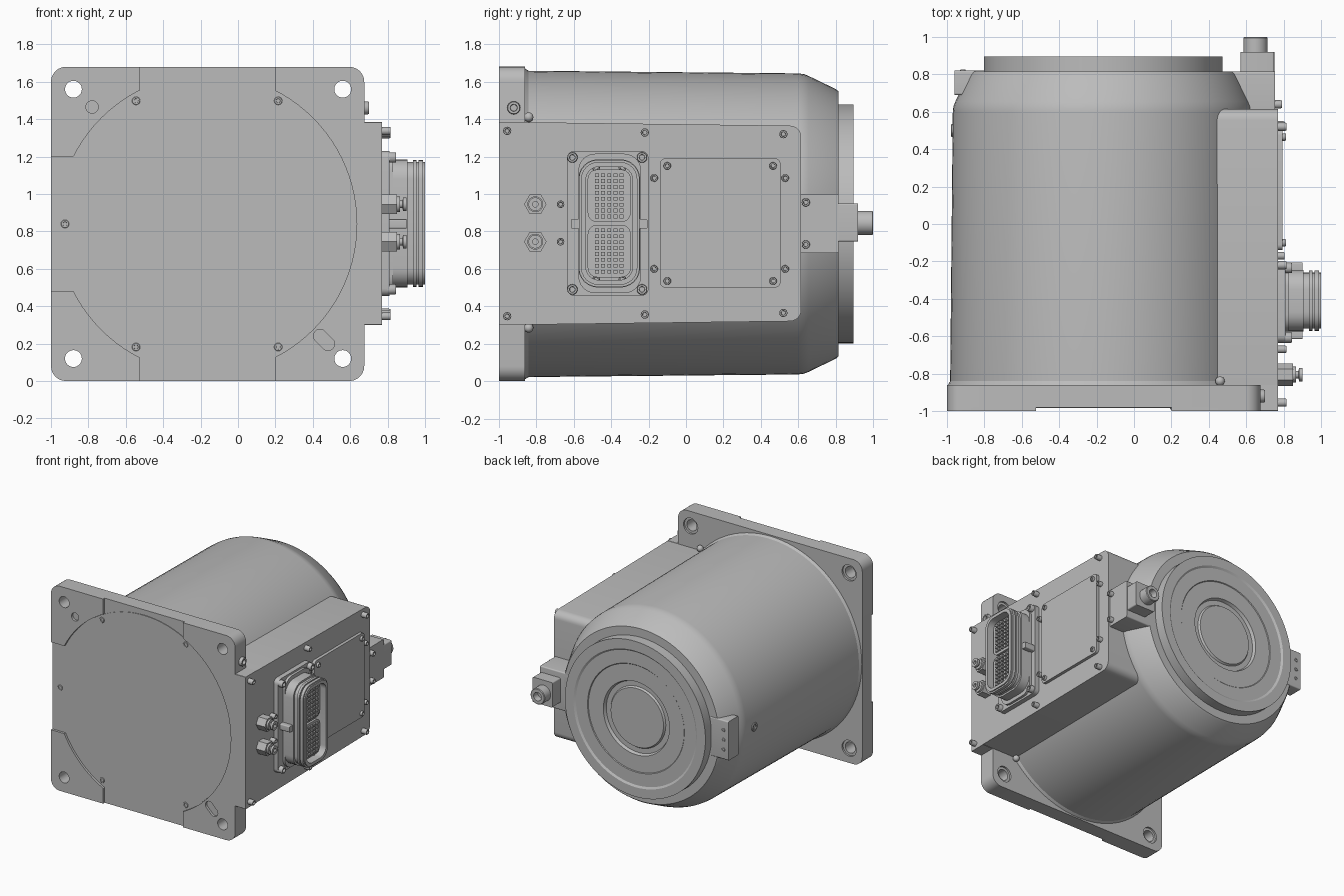
import bpy, bmesh, math
from mathutils import Vector

if "Cube" in bpy.data.objects:
    bpy.data.objects.remove(bpy.data.objects["Cube"])

grey = bpy.data.materials.new("metal_grey")
grey.use_nodes = True
COL = (0.5, 0.5, 0.5, 1)
grey.diffuse_color = COL
grey.node_tree.nodes["Principled BSDF"].inputs["Base Color"].default_value = COL

CX, CZ = -0.165, 0.84      # motor axis
SIDE = 0.77                # outer face of the terminal box


def place(axis, u, v, w):
    """Profile coordinates (u, v) and depth w along the axis, to space."""
    return Vector((w, u, v)) if axis == "x" else Vector((u, w, v))


def finish(name, bm):
    bmesh.ops.recalc_face_normals(bm, faces=bm.faces)
    me = bpy.data.meshes.new(name)
    bm.to_mesh(me)
    bm.free()
    me.materials.append(grey)
    for p in me.polygons:
        p.use_smooth = True
    me.set_sharp_from_angle(angle=math.radians(30))
    ob = bpy.data.objects.new(name, me)
    bpy.context.collection.objects.link(ob)
    return ob


def prism(name, pts, axis, a, b):
    bm = bmesh.new()
    lo = [bm.verts.new(place(axis, u, v, a)) for u, v in pts]
    hi = [bm.verts.new(place(axis, u, v, b)) for u, v in pts]
    bm.faces.new(lo)
    bm.faces.new(hi)
    for i in range(len(pts)):
        j = (i + 1) % len(pts)
        bm.faces.new((lo[i], lo[j], hi[j], hi[i]))
    return finish(name, bm)


def rounded(u0, v0, u1, v1, r, n=6):
    pts = []
    corners = [(u1 - r, v1 - r), (u0 + r, v1 - r), (u0 + r, v0 + r), (u1 - r, v0 + r)]
    for k, (cu, cv) in enumerate(corners):
        for i in range(n + 1):
            t = math.pi / 2 * (k + i / n)
            pts.append((cu + r * math.cos(t), cv + r * math.sin(t)))
    return pts


def circle(u, v, r, n=32):
    return [(u + r * math.cos(2 * math.pi * i / n), v + r * math.sin(2 * math.pi * i / n)) for i in range(n)]


def lathe(name, axis, u, v, profile, n=24):
    """Turn (radius, depth) points about a line through (u, v); ends are closed."""
    bm = bmesh.new()
    rings = [[bm.verts.new(place(axis, a, b, w)) for a, b in circle(u, v, r, n)] for r, w in profile]
    for p, q in zip(rings, rings[1:]):
        for i in range(n):
            bm.faces.new((p[i], p[(i + 1) % n], q[(i + 1) % n], q[i]))
    bm.faces.new(rings[0])
    bm.faces.new(rings[-1])
    return finish(name, bm)


def cut(ob, *cutters):
    for c in cutters:
        m = ob.modifiers.new("cut", "BOOLEAN")
        m.operation, m.solver, m.object = "DIFFERENCE", "EXACT", c
    bpy.context.view_layer.update()
    me = bpy.data.meshes.new_from_object(ob.evaluated_get(bpy.context.evaluated_depsgraph_get()))
    ob.modifiers.clear()
    ob.data = me
    for p in me.polygons:
        p.use_smooth = True
    me.set_sharp_from_angle(angle=math.radians(30))
    for c in cutters:
        bpy.data.objects.remove(c)


def screw(name, axis, u, v, base, top, r=0.022):
    """Socket head screw."""
    d = top - base
    lathe(name, axis, u, v, [(r, base), (r, base + 0.85 * d), (r * 0.9, top), (r * 0.55, top),
                             (r * 0.5, base + 0.5 * d)], 16)


# Motor housing with tapered wall, shoulder and stepped rear cap
lathe("housing", "y", CX, CZ, [(0.83, -0.9), (0.83, -0.86), (0.818, -0.84), (0.804, 0.6), (0.8, 0.63),
                               (0.79, 0.655), (0.72, 0.8), (0.708, 0.815), (0.6, 0.815)], 96)
lathe("rear_cap", "y", CX, CZ, [(0.638, 0.78), (0.638, 0.895), (0.56, 0.895), (0.545, 0.885),
                                (0.44, 0.885), (0.435, 0.88), (0.30, 0.88), (0.29, 0.855),
                                (0.25, 0.855), (0.24, 0.87)], 96)

# Mounting flange: base slab, raised pads and corner holes
OUTLINE = rounded(-1, 0, 0.675, 1.68, 0.08)
HOLES = [(x, z) for x in (-0.88, 0.56) for z in (0.12, 1.56)]


def hole_cutters():
    return [prism("hole_cutter", circle(x, z, 0.045), "y", -1.1, -0.7) for x, z in HOLES]


def slot():
    c, s = math.cos(math.radians(-45)), math.sin(math.radians(-45))
    return [(0.46 + u * c - v * s, 0.22 + u * s + v * c) for u, v in rounded(-0.065, -0.035, 0.065, 0.035, 0.034)]


flange = prism("flange", OUTLINE, "y", -0.98, -0.86)
cut(flange, *hole_cutters(),
    *[prism("bore_cutter", circle(x, z, 0.065), "y", -0.875, -0.8) for x, z in HOLES])
pads = prism("flange_pads", OUTLINE, "y", -1, -0.98)
cut(pads, prism("disc_cutter", circle(CX, CZ, 0.8, 96), "y", -1.1, -0.9),
    prism("strip_cutter", rounded(-0.525, -0.2, 0.2, 1.9, 0.05), "y", -1.1, -0.9),
    prism("side_cutter", rounded(-1.2, 0.48, -0.4, 1.2, 0.05), "y", -1.1, -0.9),
    prism("pin_hole_cutter", circle(-0.78, 1.465, 0.033), "y", -1.1, -0.9),
    prism("slot_cutter", slot(), "y", -1.1, -0.9), *hole_cutters())
prism("front_disc", circle(CX, CZ, 0.797, 96), "y", -0.985, -0.9)
for a in (60, 120, 180, 240, 300):
    t = math.radians(a)
    screw("disc_screw", "y", CX + 0.76 * math.cos(t), CZ + 0.76 * math.sin(t), -0.975, -0.992)
screw("earth_screw", "x", -0.92, 1.46, 0.66, 0.7, 0.035)
for z in (0.285, 1.41):
    lathe("ball_plug", "y", 0.46, z, [(0.025 * math.sin(math.pi * i / 8) + 0.0005,
          -0.84 - 0.025 * math.cos(math.pi * i / 8)) for i in range(9)], 16)


# Terminal box, narrowing slightly to the rear
def taper(pts):
    return [(y, 0.842 + (z - 0.842) * (1 - 0.024 * (y + 1))) for y, z in pts]


prism("terminal_box", taper(rounded(-0.94, 0.3, 0.615, 1.385, 0.06)[:14]
                            + [(-0.94, 0.3)] + rounded(-0.94, 0.3, 0.615, 1.385, 0.06)[21:]), "x", 0.2, SIDE)
prism("terminal_box_front", rounded(-1, 0.3, -0.86, 1.385, 0.002, 1), "x", 0.64, SIDE)
prism("cover_plate", rounded(-0.14, 0.5, 0.505, 1.19, 0.03), "x", SIDE - 0.01, 0.795)
for y in (-0.955, -0.22, 0.52):
    for s in (-1, 1):
        screw("box_screw", "x", y, 0.842 + s * (0.495 - 0.012 * (y + 0.955)), SIDE - 0.01, 0.815)
for y in (-0.17, 0.53):
    for z in (0.6, 1.085):
        screw("side_screw", "x", y, z, SIDE - 0.01, 0.805, 0.02)
for y in (-0.1, 0.465):
    for z in (0.535, 1.15):
        screw("cover_screw", "x", y, z, 0.78, 0.812, 0.02)

# Multi-pin connector: flange, hollow shell, two pin blocks
prism("connector_flange", rounded(-0.635, 0.455, -0.2, 1.23, 0.04), "x", SIDE - 0.01, 0.81)
for y in (-0.607, -0.235):
    for z in (0.49, 1.195):
        screw("connector_screw", "x", y, z, 0.8, 0.845, 0.028)
prism("connector_base", rounded(-0.575, 0.47, -0.24, 1.215, 0.09), "x", 0.8, 0.83)


def shell(name, grow, a, b):
    ob = prism(name, rounded(-0.56 - grow, 0.515 - grow, -0.26 + grow, 1.17 + grow, 0.09 + grow), "x", a, b)
    cut(ob, prism("shell_cutter", rounded(-0.535, 0.54, -0.285, 1.145, 0.07), "x", 0.84, 1.1))


shell("connector_shell", 0, 0.81, 1.0)
shell("connector_collar", 0.015, 0.81, 0.905)
shell("connector_lip", 0.012, 0.935, 0.955)
shell("connector_rim", 0.012, 0.965, 0.99)
for y in (-0.59, -0.23):
    prism("connector_latch", rounded(y - 0.025, 0.815, y + 0.025, 0.865, 0.008), "x", 0.8, 0.9)
for y in (-0.48, -0.34):
    for z in (0.545, 1.14):
        screw("insert_screw", "x", y, z, 0.83, 0.94, 0.02)
pins = bmesh.new()
for z0 in (0.555, 0.85):
    prism("pin_block", rounded(-0.525, z0, -0.295, z0 + 0.28, 0.05), "x", 0.83, 0.95)
    for i in range(5):
        for j in range(8):
            vs = bmesh.ops.create_cube(pins, size=0.02)["verts"]
            bmesh.ops.translate(pins, verts=vs, vec=(0.955, -0.476 + 0.033 * i, z0 + 0.03 + 0.0315 * j))
finish("connector_pins", pins)

# Two hexagonal hose fittings with their lock screws
for z in (0.745, 0.945):
    prism("fitting_nut", circle(-0.805, z, 0.06, 6), "x", SIDE - 0.01, 0.85)
    lathe("fitting_stem", "x", -0.805, z, [(0.042, 0.84), (0.042, 0.865), (0.02, 0.865), (0.02, 0.88),
                                           (0.036, 0.882), (0.036, 0.9), (0.015, 0.9), (0.015, 0.87)])
    screw("fitting_screw", "x", -0.67, z, SIDE - 0.01, 0.815, 0.02)

# Rear cable bracket and plug
prism("bracket", rounded(0.56, 0.685, 0.815, 1.0, 0.01), "x", 0.45, 0.755)
for z in (0.73, 0.955):
    screw("bracket_screw", "x", 0.64, z, 0.74, 0.79)
prism("plug_block", rounded(0.57, 0.745, 0.75, 0.95, 0.01), "y", 0.8, 0.92)
lathe("plug", "y", 0.65, 0.845, [(0.065, 0.91), (0.065, 0.995), (0.06, 1.0), (0.035, 1.0), (0.03, 0.95)])

# Block and plug on the opposite flank
prism("flank_block", rounded(0.69, 0.68, 0.82, 1.0, 0.01), "x", -0.96, -0.8)
for z in (0.76, 0.84, 0.92):
    screw("flank_block_screw", "y", -0.915, z, 0.81, 0.825, 0.015)
screw("flank_plug", "x", 0.5, 0.84, -0.95, -0.978, 0.035)
